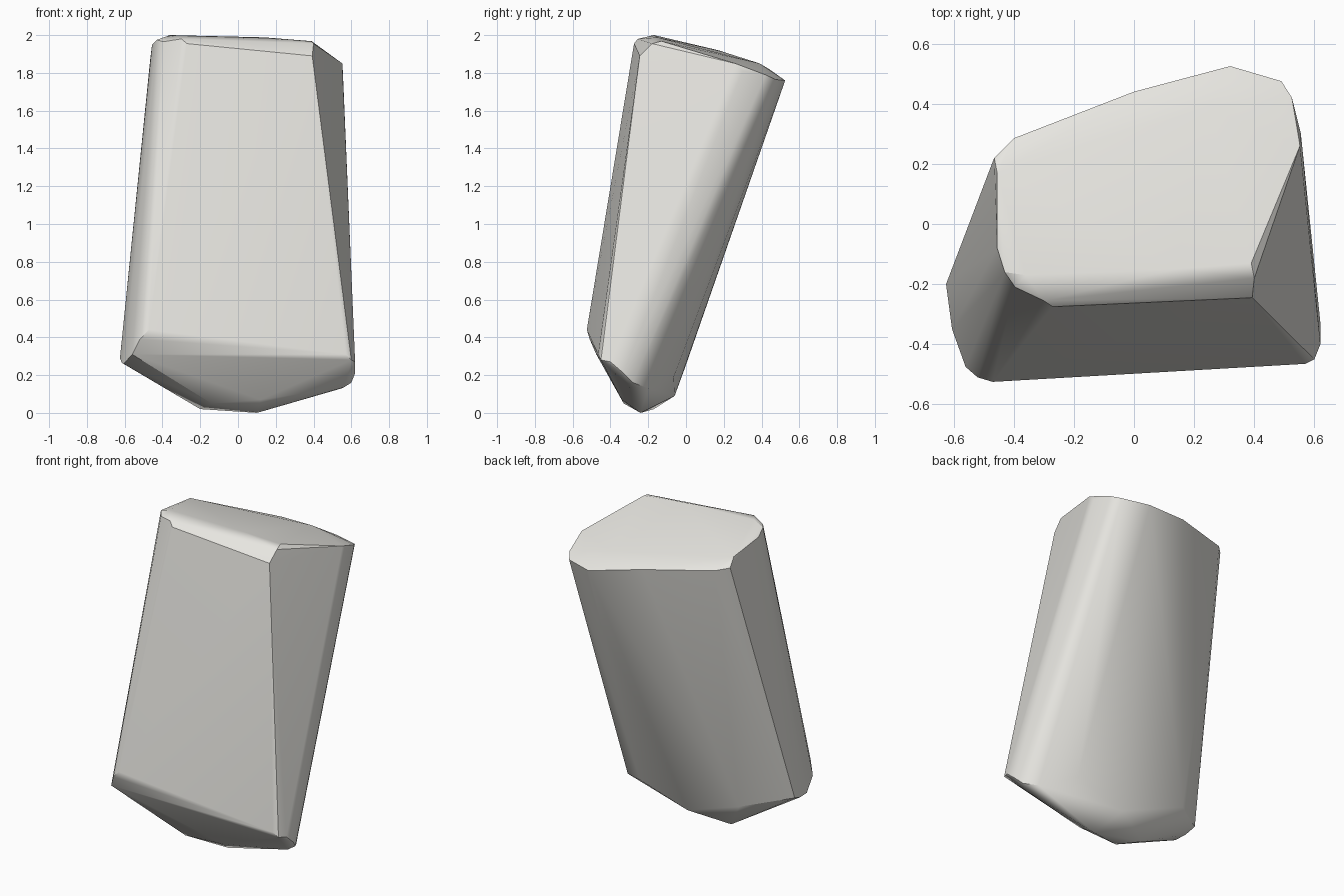
import bpy, bmesh, math

# Chiselled leaning boulder: the convex hull of a crown ring and a foot ring
crown = [
    (-0.465, 0.22, 1.87), (-0.455, 0.17, 1.92), (-0.40, 0.285, 1.86), (0.0, 0.44, 1.82),
    (0.32, 0.525, 1.76), (0.49, 0.475, 1.765), (0.525, 0.42, 1.79), (0.555, 0.30, 1.81),
    (0.552, 0.26, 1.85), (0.25, 0.39, 1.85), (0.39, -0.13, 1.968), (0.40, -0.18, 1.955),
    (0.393, -0.245, 1.89), (-0.27, -0.275, 1.955), (-0.30, -0.255, 1.98), (0.14, -0.15, 1.988),
    (-0.36, -0.17, 2.0), (-0.395, -0.21, 1.965), (-0.43, -0.16, 1.975), (-0.455, -0.08, 1.95),
]
foot = [
    (-0.47, -0.525, 0.44), (-0.52, -0.51, 0.39), (-0.56, -0.475, 0.31), (-0.605, -0.35, 0.26),
    (-0.625, -0.20, 0.29), (-0.615, -0.27, 0.265), (-0.37, -0.005, 0.24), (-0.20, -0.17, 0.02),
    (-0.45, -0.25, 0.17), (-0.14, -0.33, 0.05), (0.10, -0.24, 0.0), (0.12, -0.34, 0.07),
    (0.03, -0.06, 0.09), (0.37, -0.065, 0.19), (0.55, -0.20, 0.13), (0.56, -0.30, 0.135),
    (0.60, -0.28, 0.16), (0.62, -0.33, 0.21), (0.62, -0.40, 0.27), (0.60, -0.45, 0.28),
    (0.57, -0.465, 0.31),
]

mesh = bpy.data.meshes.new("boulder")
boulder = bpy.data.objects.new("boulder", mesh)
bpy.context.collection.objects.link(boulder)

bm = bmesh.new()
for p in crown + foot:
    bm.verts.new(p)
bmesh.ops.convex_hull(bm, input=bm.verts)
loose = [v for v in bm.verts if not v.link_faces]
bmesh.ops.delete(bm, geom=loose, context='VERTS')
bmesh.ops.recalc_face_normals(bm, faces=bm.faces)
bm.to_mesh(mesh)
bm.free()

# Pale stone
stone = bpy.data.materials.new("pale_stone")
stone.diffuse_color = (0.80, 0.79, 0.75, 1)
mesh.materials.append(stone)

# Smooth worn corners, keep broad faces flat
bpy.context.view_layer.objects.active = boulder
boulder.select_set(True)
bpy.ops.object.shade_smooth_by_angle(angle=math.radians(32))
weighted = boulder.modifiers.new("flat_broad_faces", 'WEIGHTED_NORMAL')
weighted.keep_sharp = True
